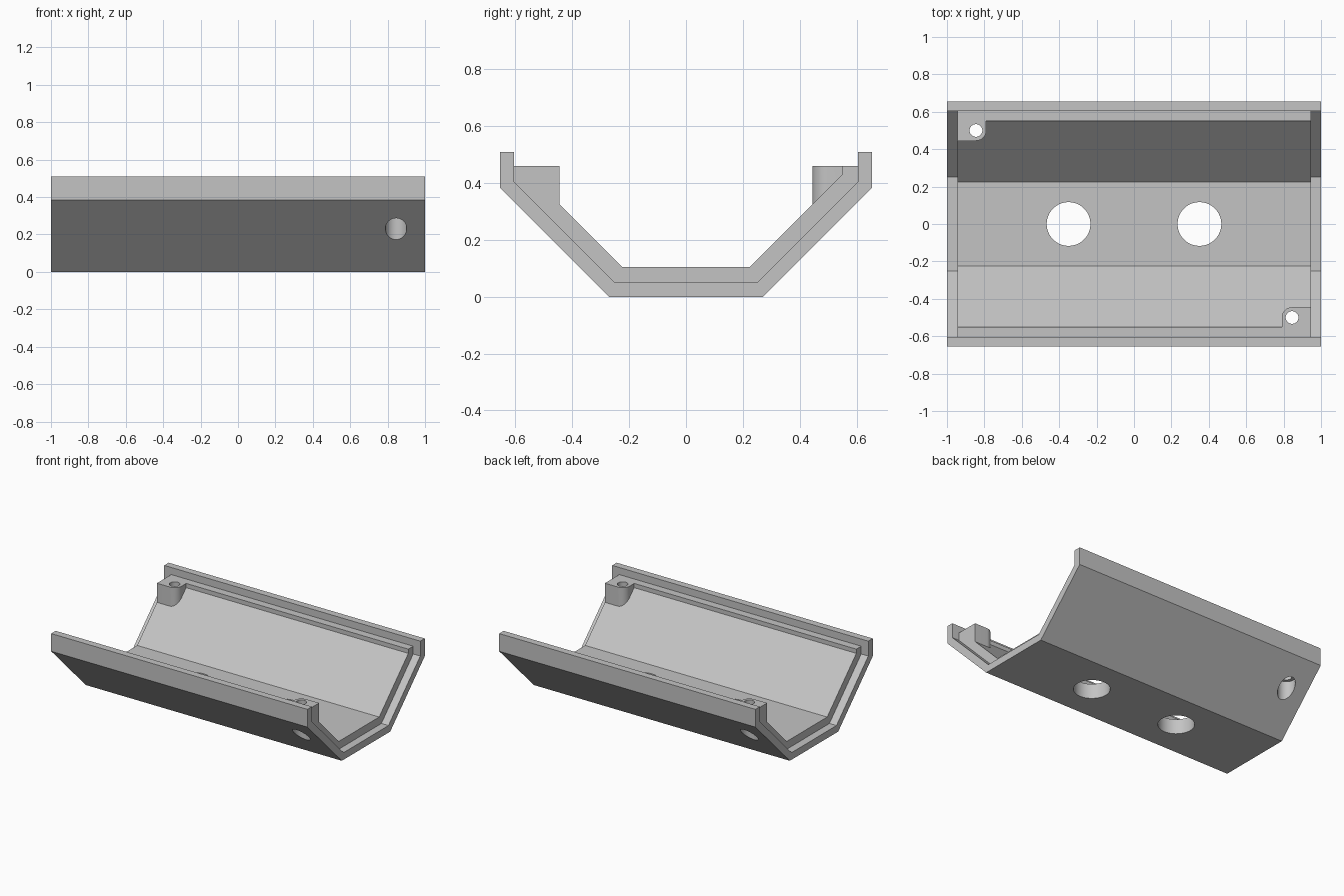
import bpy, bmesh, math

if "Cube" in bpy.data.objects:
    bpy.data.objects.remove(bpy.data.objects["Cube"])

grey = bpy.data.materials.new("light_grey_plastic")
grey.use_nodes = True
colour = (0.55, 0.55, 0.55, 1)
grey.diffuse_color = colour
grey.node_tree.nodes["Principled BSDF"].inputs["Base Color"].default_value = colour


def prism(name, lower, upper):
    """Solid between two matching loops of points."""
    bm = bmesh.new()
    a = [bm.verts.new(p) for p in lower]
    b = [bm.verts.new(p) for p in upper]
    bm.faces.new(a)
    bm.faces.new(b)
    for i in range(len(a)):
        j = (i + 1) % len(a)
        bm.faces.new((a[i], a[j], b[j], b[i]))
    bmesh.ops.recalc_face_normals(bm, faces=bm.faces)
    mesh = bpy.data.meshes.new(name)
    bm.to_mesh(mesh)
    bm.free()
    mesh.materials.append(grey)
    obj = bpy.data.objects.new(name, mesh)
    bpy.context.collection.objects.link(obj)
    return obj


def trough(name, half_profile, half_length):
    """Mirror a (y, z) half profile and extrude it along x."""
    loop = half_profile + [(-y, z) for y, z in reversed(half_profile)]
    return prism(name, [(-half_length, y, z) for y, z in loop],
                 [(half_length, y, z) for y, z in loop])


def drill(name, x, y, radius, bottom, top, sides=48):
    ring = [(x + radius * math.cos(2 * math.pi * i / sides),
             y + radius * math.sin(2 * math.pi * i / sides)) for i in range(sides)]
    return prism(name, [(px, py, bottom) for px, py in ring],
                 [(px, py, top) for px, py in ring])


def combine(target, other, operation):
    mod = target.modifiers.new(operation, 'BOOLEAN')
    mod.operation = operation
    mod.solver = 'EXACT'
    mod.object = other
    bpy.context.view_layer.objects.active = target
    bpy.ops.object.modifier_apply(modifier=mod.name)
    bpy.data.objects.remove(other)


# Outer shell with upright rims; open at both ends
shell = trough("half_enclosure_shell", [
    (0.27, 0), (0.655, 0.385), (0.655, 0.51), (0.605, 0.51),
    (0.605, 0.405), (0.25, 0.05)], 1.0)

# Shorter inner layer, its outside buried in the shell wall
liner = trough("inner_liner", [
    (0.26, 0.025), (0.63, 0.395), (0.63, 0.46), (0.55, 0.46),
    (0.55, 0.43), (0.225, 0.105)], 0.945)
combine(shell, liner, 'UNION')

# Screw bosses in two opposite corners, one corner rounded
bx, by, r = 0.845, -0.5, 0.055
outline = [(0.945, by + r), (0.945, -0.63), (bx - r, -0.63)]
for i in range(13):
    a = math.pi - i * math.pi / 24
    outline.append((bx + r * math.cos(a), by + r * math.sin(a)))
for s in (1, -1):
    boss = prism("screw_boss", [(s * x, s * y, -y - 0.23) for x, y in outline],
                 [(s * x, s * y, 0.46) for x, y in outline])
    combine(shell, boss, 'UNION')

# Screw holes with wide recesses from below, and two floor openings
for s in (1, -1):
    combine(shell, drill("recess", s * bx, s * by, 0.057, 0.05, 0.31), 'DIFFERENCE')
    combine(shell, drill("screw_hole", s * bx, s * by, 0.034, 0.1, 0.6), 'DIFFERENCE')
    combine(shell, drill("floor_opening", s * 0.35, 0, 0.117, -0.1, 0.3), 'DIFFERENCE')

# Smooth the round walls, keep the edges crisp
bpy.ops.object.select_all(action='DESELECT')
shell.select_set(True)
bpy.context.view_layer.objects.active = shell
bpy.ops.object.shade_smooth_by_angle(angle=math.radians(30))
